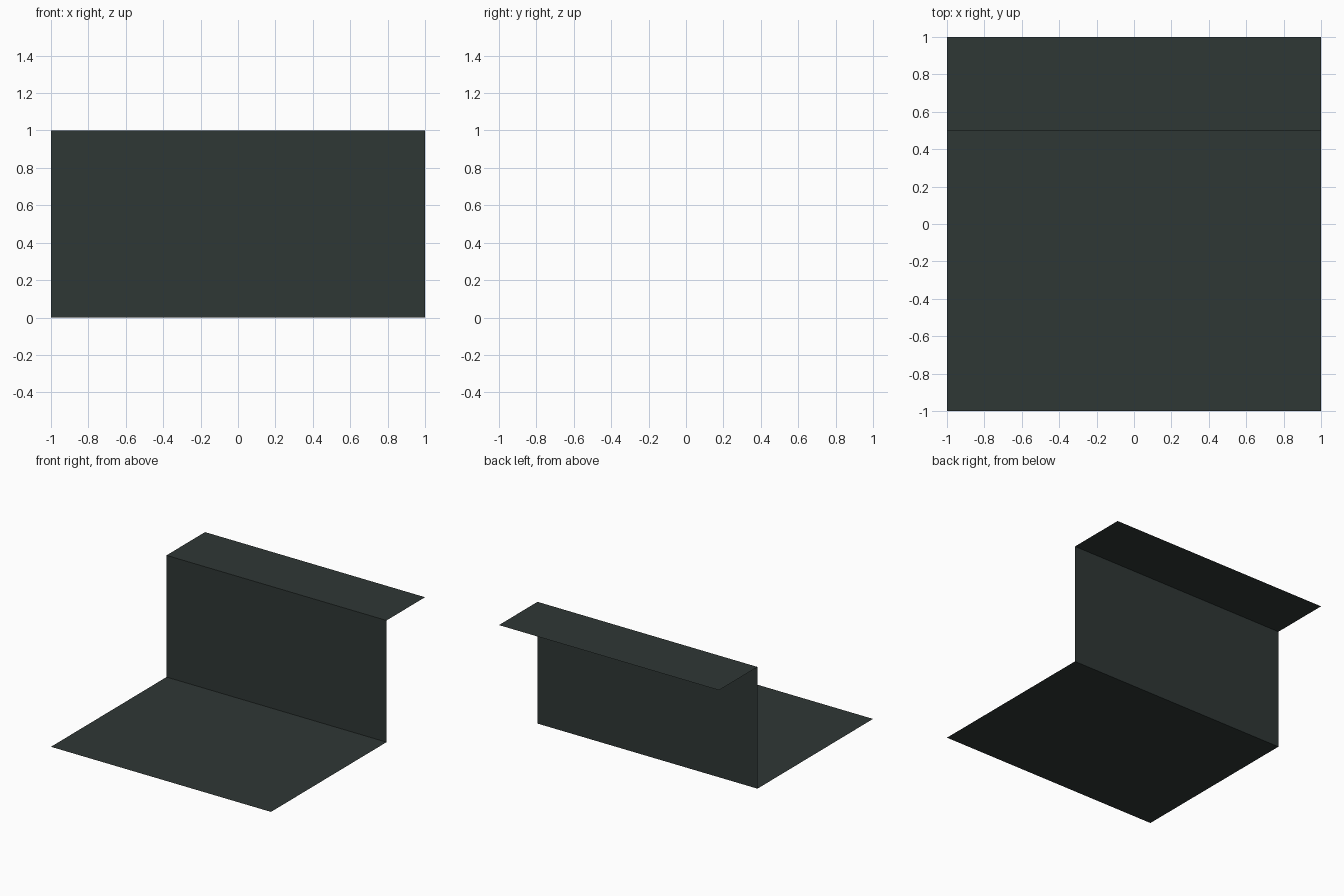
import bpy

if "Cube" in bpy.data.objects:
    bpy.data.objects.remove(bpy.data.objects["Cube"])

# Single dark slate colour
slate = bpy.data.materials.new("dark_slate")
slate.diffuse_color = (0.028, 0.038, 0.036, 1.0)
slate.use_nodes = True
slate.node_tree.nodes["Principled BSDF"].inputs["Base Color"].default_value = slate.diffuse_color

# Z-shaped sheet: floor, upright wall, rear ledge (y, z profile swept along x)
profile = [(-1.0, 0.0), (0.5, 0.0), (0.5, 1.0), (1.0, 1.0)]
verts = [(x, y, z) for y, z in profile for x in (-1.0, 1.0)]
faces = [(2 * i, 2 * i + 1, 2 * i + 3, 2 * i + 2) for i in range(len(profile) - 1)]

mesh = bpy.data.meshes.new("step_sheet")
mesh.from_pydata(verts, [], faces)
mesh.materials.append(slate)
mesh.update()
sheet = bpy.data.objects.new("step_sheet", mesh)
bpy.context.collection.objects.link(sheet)
